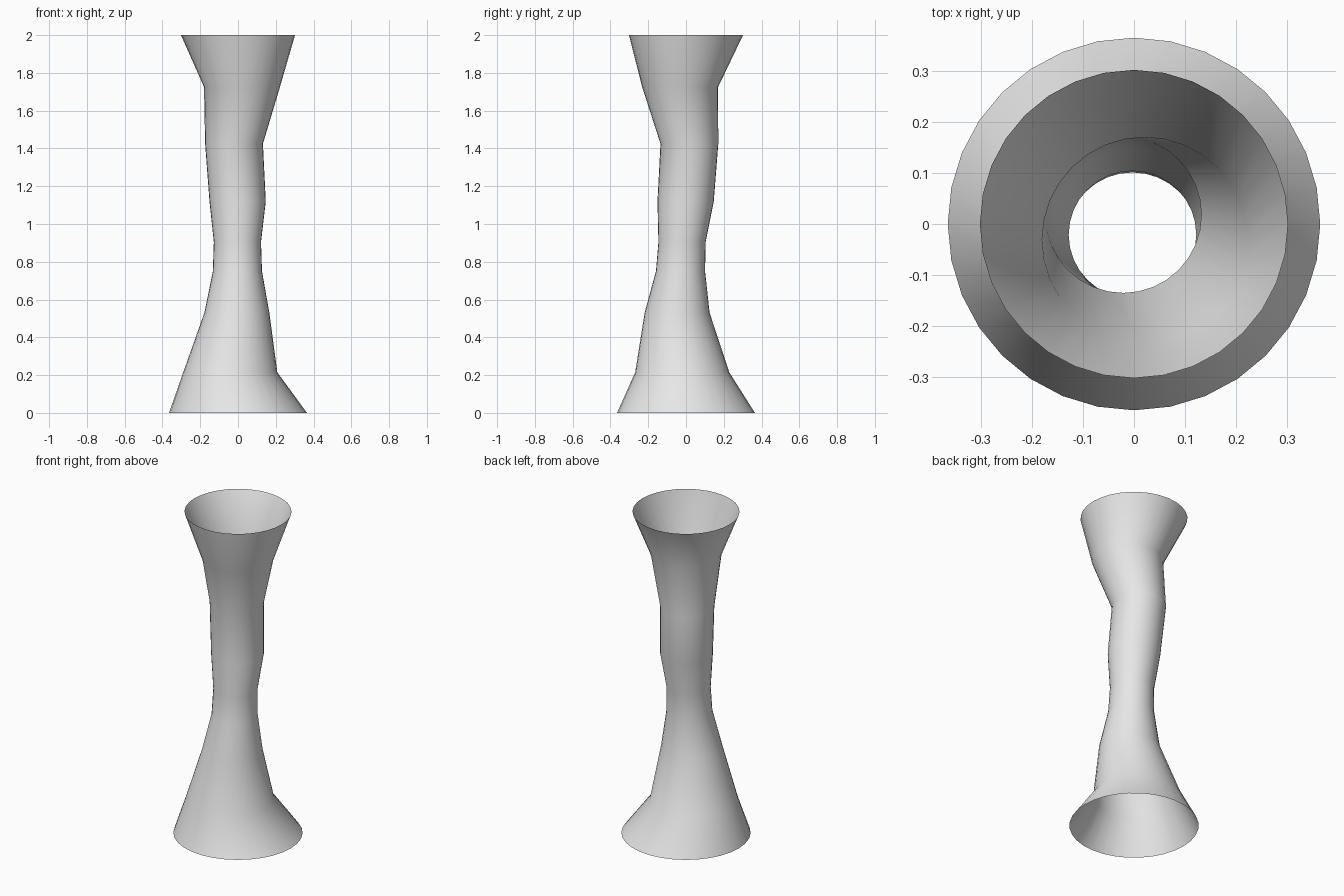
import bpy
import bmesh
from math import cos, sin, tau

if "Cube" in bpy.data.objects:
    bpy.data.objects.remove(bpy.data.objects["Cube"], do_unlink=True)

SIDES = 32

# Cross-sections from the foot to the mouth: height, centre x, centre y, radius
SECTIONS = [
    (0.0, 0.0, 0.0, 0.365),
    (0.215, -0.041, -0.02, 0.249),
    (0.53, -0.006, -0.047, 0.172),
    (0.75, -0.003, -0.029, 0.13),
    (0.905, -0.003, -0.021, 0.125),
    (1.12, -0.002, -0.002, 0.149),
    (1.425, -0.021, 0.018, 0.153),
    (1.725, 0.021, -0.031, 0.201),
    (2.0, 0.0, 0.0, 0.302),
]


def make_material(name, colour):
    mat = bpy.data.materials.new(name)
    mat.use_nodes = True
    mat.diffuse_color = colour
    mat.node_tree.nodes["Principled BSDF"].inputs["Base Color"].default_value = colour
    return mat


def loft(name, sections, material):
    """Join round cross-sections into one open tube."""
    bm = bmesh.new()
    rings = []
    for z, cx, cy, r in sections:
        angles = [tau * i / SIDES for i in range(SIDES)]
        rings.append([bm.verts.new((cx + r * cos(a), cy + r * sin(a), z)) for a in angles])
    for low, high in zip(rings, rings[1:]):
        for i in range(SIDES):
            j = (i + 1) % SIDES
            face = bm.faces.new((low[i], low[j], high[j], high[i]))
            face.smooth = True
    mesh = bpy.data.meshes.new(name)
    bm.to_mesh(mesh)
    bm.free()
    mesh.materials.append(material)
    obj = bpy.data.objects.new(name, mesh)
    bpy.context.collection.objects.link(obj)
    return obj


# Flared hollow column, open at both ends
loft("flared_tube", SECTIONS, make_material("light grey", (0.8, 0.8, 0.8, 1.0)))
